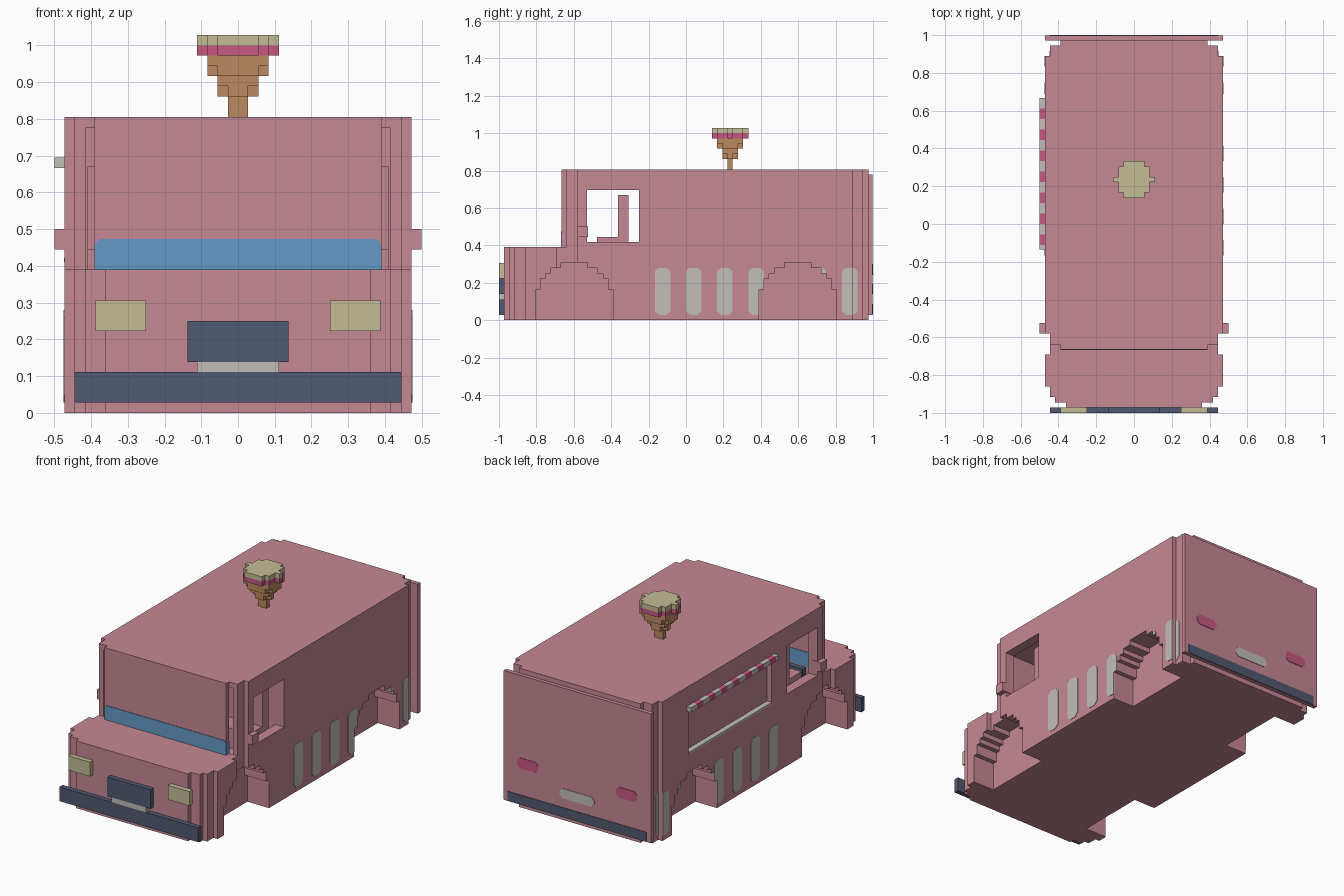
import bpy, bmesh

cube = bpy.data.objects.get("Cube")
if cube:
    bpy.data.objects.remove(cube, do_unlink=True)

U = 1 / 36  # block size of the stepped style


def material(name, rgb):
    lin = [((c / 255 + 0.055) / 1.055) ** 2.4 for c in rgb] + [1]
    m = bpy.data.materials.new(name)
    m.use_nodes = True
    m.diffuse_color = lin
    m.node_tree.nodes["Principled BSDF"].inputs["Base Color"].default_value = lin
    return m


PINK = material("dusty_pink", (198, 136, 148))
BLUE = material("glass_blue", (100, 154, 200))
NAVY = material("bumper_navy", (82, 90, 114))
GREY = material("light_grey", (194, 191, 186))
CREAM = material("cream", (196, 188, 150))
BERRY = material("berry", (198, 88, 130))
WAFER = material("wafer_brown", (188, 138, 94))


def prism(name, pts, axis, lo, hi, mat):
    """Extrude a flat outline along one axis."""
    place = {"x": lambda p, h: (h, p[0], p[1]),
             "y": lambda p, h: (p[0], h, p[1]),
             "z": lambda p, h: (p[0], p[1], h)}[axis]
    bm = bmesh.new()
    a = [bm.verts.new(place(p, lo)) for p in pts]
    b = [bm.verts.new(place(p, hi)) for p in pts]
    bm.faces.new(a)
    bm.faces.new(b[::-1])
    for i in range(len(pts)):
        j = (i + 1) % len(pts)
        bm.faces.new((a[j], a[i], b[i], b[j]))
    bmesh.ops.recalc_face_normals(bm, faces=bm.faces)
    me = bpy.data.meshes.new(name)
    bm.to_mesh(me)
    bm.free()
    me.materials.append(mat)
    ob = bpy.data.objects.new(name, me)
    bpy.context.collection.objects.link(ob)
    return ob


def box(name, x, y, z, mat):
    pts = [(x[0], y[0]), (x[1], y[0]), (x[1], y[1]), (x[0], y[1])]
    return prism(name, pts, "z", z[0], z[1], mat)


def mirrored(half):
    return half + [(-x, y) for x, y in reversed(half)]


def rounded(x0, x1, z0, z1, r):
    """Rectangle with clipped corners."""
    return [(x0 + r, z0), (x1 - r, z0), (x1, z0 + r), (x1, z1 - r),
            (x1 - r, z1), (x0 + r, z1), (x0, z1 - r), (x0, z0 + r)]


def cut(ob, cutters):
    bpy.context.view_layer.objects.active = ob
    for c in cutters:
        mod = ob.modifiers.new("cut", "BOOLEAN")
        mod.operation = "DIFFERENCE"
        mod.solver = "EXACT"
        mod.object = c
        bpy.ops.object.modifier_apply(modifier=mod.name)


# Body and hood with stepped corners
body = prism("body", mirrored([
    (.39, -.665), (.39, -.64), (.445, -.64), (.445, -.58), (.472, -.58),
    (.472, .89), (.445, .89), (.445, .945), (.39, .945), (.39, .975)]),
    "z", 0, 29 * U, PINK)
hood = prism("hood", mirrored([
    (.36, -.972), (.36, -.945), (.417, -.945), (.417, -.917), (.445, -.917),
    (.445, -.86), (.472, -.86), (.472, -.69), (.445, -.69), (.445, -.64)]),
    "z", 0, .39, PINK)

# Cutters: stepped wheel arches, cab interior, windows
half_arch = [(.207, -.1), (.207, .165), (.18, .165), (.18, .222), (.153, .222),
             (.153, .25), (.125, .25), (.125, .278), (.07, .278), (.07, .307)]
arches = []
for cy in (-.597, .597):
    for s in (-1, 1):
        pts = [(cy + p, z) for p, z in mirrored(half_arch)]
        arches.append(prism("arch_cutter", pts, "x", *sorted((s * .333, s * .6)), PINK))
cab = box("cab_cutter", (-.415, .415), (-.64, -.25), (.33, .775), PINK)
windows = box("window_cutter", (-.6, .6), (-.53, -.251), (.417, .695), PINK)
hatch = box("hatch_cutter", (-.6, -.442), (-.11, .65), (.417, .67), PINK)
cut(body, arches + [cab, windows, hatch])
cut(hood, arches)

# Rounded side panels, trimmed by the arches
for s in (-1, 1):
    for k in (0, 1, 2, 3, 5, 6):
        y = -.167 + k * 6 * U
        last = k == 6
        pts = rounded(y, y + 3 * U, .028, .28, .02)
        if last:
            pts = [(min(p, .889), z) for p, z in pts[:1] + pts[5:]]
            pts = [pts[0], (.889, .028), (.889, .28)] + pts[1:]
            wrap = [(.889, .028), (.897, .028), (.917, .048),
                    (.917, .26), (.897, .28), (.889, .28)]
            prism("corner_panel", wrap, "x", *sorted((s * .441, s * .448)), GREY)
        panel = prism("side_panel", pts, "x", *sorted((s * .468, s * .475)), GREY)
        cut(panel, arches)

# Cab: windshield strip, bench seat, steering bar, mirrors
prism("windshield", [(-.39, .39), (.39, .39), (.39, .46), (.377, .473),
                     (-.377, .473), (-.39, .46)], "y", -.668, -.637, BLUE)
box("seat_cushion", (-.41, .41), (-.475, -.31), (.33, .445), PINK)
box("seat_back", (-.41, .41), (-.363, -.308), (.33, .67), PINK)
box("steering_bar", (-.36, -.14), (-.585, -.555), (.34, .415), NAVY)
for s in (-1, 1):
    box("side_mirror", sorted((s * .44, s * .5)), (-.58, -.525), (.445, .5), PINK)

# Serving hatch: sill and striped awning
box("hatch_sill", (-.473, -.442), (-.11, .65), (.41, .422), GREY)
for i in range(15):
    y1 = .667 - i * 2 * U
    y0 = max(y1 - 2 * U, -.135)
    box("awning_stripe", (-.5, -.471), (y0, y1), (.667, .695), BERRY if i % 2 else GREY)

# Front details
box("front_bumper", (-.445, .445), (-1, -.971), (.028, .111), NAVY)
box("front_plate", (-.111, .111), (-1, -.971), (.111, .139), GREY)
box("grille", (-.138, .138), (-1, -.971), (.139, .25), NAVY)
for s in (-1, 1):
    box("headlight", sorted((s * .25, s * .388)), (-1, -.971), (.223, .306), CREAM)

# Rear panel with bumper, plate and tail lights
box("rear_panel", (-.472, .472), (.972, .997), (.028, .778), PINK)
box("rear_bumper", (-.445, .445), (.994, 1), (.03, .085), NAVY)
prism("rear_plate", rounded(-.111, .111, .139, .195, .018), "y", .994, 1, GREY)
for s in (-1, 1):
    x0, x1 = sorted((s * .25, s * .385))
    prism("tail_light", rounded(x0, x1, .24, .3, .018), "y", .994, 1, BERRY)

# Roof cone: layers of overlapping blocks, sizes in half widths
layers = [("cone_tip", 29, 31, WAFER, [(1, .5)]),
          ("cone_low", 31, 32, WAFER, [(2, .5), (1, 1.5)]),
          ("cone_mid", 32, 33, WAFER, [(2, 1.5)]),
          ("cone_high", 33, 34, WAFER, [(3, 1.5), (2, 2.5)]),
          ("cone_rim", 34, 35, WAFER, [(3, 2.5)]),
          ("berry_scoop", 35, 36, BERRY, [(4, .5), (3, 2.5), (2, 3.5)]),
          ("cream_scoop", 36, 37, CREAM, [(4, .5), (3, 2.5), (2, 3.5)])]
for name, z0, z1, mat, sizes in layers:
    for rx, ry in sizes:
        box(name, (-rx * U, rx * U), (.236 - ry * U, .236 + ry * U), (z0 * U, z1 * U), mat)

for c in arches + [cab, windows, hatch]:
    bpy.data.objects.remove(c, do_unlink=True)
